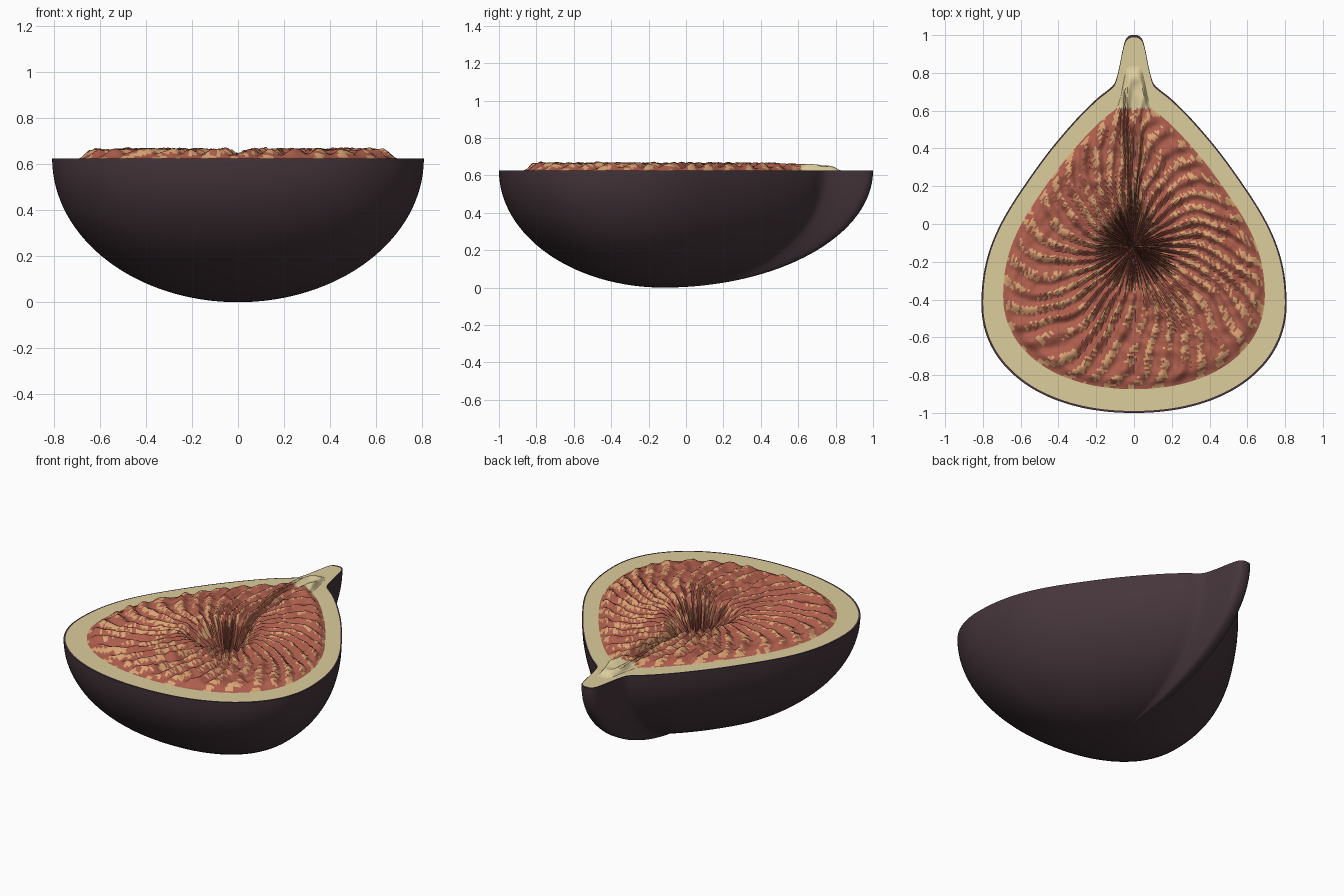
import bpy, bmesh, math, random
from mathutils import Vector, noise

if "Cube" in bpy.data.objects:
    bpy.data.objects.remove(bpy.data.objects["Cube"])

random.seed(4)
N = 300                      # columns around the fruit
CX, CY, RIM = 0.0, -0.12, 0.625
PULP_U, FLESH_U = 0.857, 0.988


def material(name, col):
    m = bpy.data.materials.new(name)
    m.diffuse_color = (*col, 1)
    m.use_nodes = True
    m.node_tree.nodes["Principled BSDF"].inputs["Base Color"].default_value = m.diffuse_color
    return m


SKIN = material("dark purple skin", (0.060, 0.036, 0.043))
FLESH = material("cream flesh", (0.72, 0.61, 0.335))
PULP = material("red pulp", (0.42, 0.112, 0.073))
SEED = material("tan seeds", (0.70, 0.37, 0.17))

# Right half of the pear-shaped outline: full round base, then shoulder and stem
BASE = [(x, -.42 - .58 * (1 - (x / .808) ** 2.15) ** .465)
        for x in (0, .12, .25, .38, .5, .6, .69, .755, .795)]
HALF = BASE + [(.808, -.42), (.795, -.26), (.755, -.11), (.685, .04), (.58, .205),
               (.45, .385), (.31, .55), (.2, .66), (.125, .72), (.1, .75),
               (.08, .82), (.06, .92), (.045, .975), (.025, .997), (0, 1)]


def outline():
    pts = [Vector(p) for p in HALF] + [Vector((-x, y)) for x, y in HALF[-2:0:-1]]
    n, dense = len(pts), []
    for i in range(n):                       # Catmull-Rom smoothing
        a, b, c, d = (pts[(i + k) % n] for k in (-1, 0, 1, 2))
        for s in range(40):
            t = s / 40
            dense.append(0.5 * (2 * b + (c - a) * t + (2 * a - 5 * b + 4 * c - d) * t * t
                                + (3 * b - a - 3 * c + d) * t ** 3))
    dense.append(dense[0])
    cum = [0]
    for p, q in zip(dense, dense[1:]):
        cum.append(cum[-1] + (q - p).length)
    out, j = [], 0
    for i in range(N):                       # even spacing along the edge
        target = cum[-1] * i / N
        while cum[j + 1] < target:
            j += 1
        f = (target - cum[j]) / max(cum[j + 1] - cum[j], 1e-9)
        out.append(dense[j].lerp(dense[j + 1], f))
    return out


EDGE = outline()
COLUMN = [random.random() for _ in range(N)]


def place(i, u, z):
    p = EDGE[i]
    return Vector((CX + (p.x - CX) * u, CY + (p.y - CY) * u, z))


def smooth(a, b, x):
    t = min(max((x - a) / (b - a), 0), 1)
    return t * t * (3 - 2 * t)


def ridge(i, u):
    # Clockwise swirling ridges, broken up by noise
    p = place(i, u, 0)
    wobble = noise.noise(p * 4.5) * 3.0
    return math.sin(38 * (2 * math.pi * i / N) + 22 * u * u + wobble)


def pulp_height(i, u):
    p = place(i, u, 0)
    calm = 1 - 0.5 * smooth(0.5, 0.65, p.y)  # quieter towards the stem
    h = 0.028 + calm * (0.012 * ridge(i, u) + 0.013 * noise.noise(p * 20))
    h -= 0.02 * calm * math.exp(-(p.x / 0.022) ** 2)
    h = max(h, 0.001)
    if p.y > CY:                             # groove from the core to the stem
        h -= 0.07 * math.exp(-(p.x / 0.05) ** 2) * (1 - smooth(0.1, 0.65, u))
    lumps = 1 + 0.6 * noise.noise(p * 6 + Vector((3, 1, 0)))
    pit = (1 - smooth(0.0, 0.32, u)) * (0.15 + 0.14 * COLUMN[i]) * lumps
    return RIM + h * (1 - smooth(0.79, PULP_U, u)) - pit


def build(name, rings, mats, pole=None, rule=None, angle=40, flip=False):
    # rings: list of (scale, height function), joined into a radial grid
    bm = bmesh.new()
    rows = [[bm.verts.new(place(i, u, z(i, u))) for i in range(N)] for u, z in rings]
    for r in range(len(rows) - 1):
        for i in range(N):
            k = (i + 1) % N
            f = bm.faces.new((rows[r][i], rows[r + 1][i], rows[r + 1][k], rows[r][k]))
            f.material_index = rule(f, i, r, rings[r][0]) if rule else 0
    if pole is not None:
        c = bm.verts.new((CX, CY, pole))
        for i in range(N):
            bm.faces.new((c, rows[0][i], rows[0][(i + 1) % N]))
    if flip:
        bmesh.ops.reverse_faces(bm, faces=bm.faces[:])
    me = bpy.data.meshes.new(name)
    bm.to_mesh(me)
    bm.free()
    for m in mats:
        me.materials.append(m)
    ob = bpy.data.objects.new(name, me)
    bpy.context.collection.objects.link(ob)
    bpy.context.view_layer.objects.active = ob
    ob.select_set(True)
    bpy.ops.object.shade_smooth_by_angle(angle=math.radians(angle))
    ob.select_set(False)


def flat(i, u):
    return RIM


def bowl(i, u):
    return RIM * (1 - math.sqrt(max(0, 1 - u * u)))


# Outer skin: elliptical bowl
shell = [(math.sin(math.pi / 2 * k / 32), bowl) for k in range(1, 33)]
build("skin", shell, [SKIN], pole=0.0, angle=60, flip=True)

# Thin skin edge and flat flesh ring of the cut face
build("skin_rim", [(FLESH_U, flat), (1.0, flat)], [SKIN])
build("flesh_ring", [(PULP_U, flat), (0.92, flat), (FLESH_U, flat)], [FLESH])

DASH = {(a, r): random.random() for a in range(N // 2) for r in range(70)}


def pulp_colour(f, i, r, u):
    c = f.calc_center_median()
    if c.y > 0.61:
        return 1                             # raised flesh running into the stem
    # Short seed dashes, two columns wide, along the ridge crests
    seedy = ridge(i, u) > 0.15 and noise.noise(Vector((c.x, c.y, 0)) * 9) > -0.2
    return 2 if u > 0.17 and seedy and DASH[i // 2, r] < 0.62 else 0


# Seeded pulp with a sunken core
pulp = [(0.012 + (PULP_U - 0.012) * k / 64, pulp_height) for k in range(65)]
build("pulp", pulp, [PULP, FLESH, SEED], pole=RIM - 0.24, rule=pulp_colour, angle=40)
